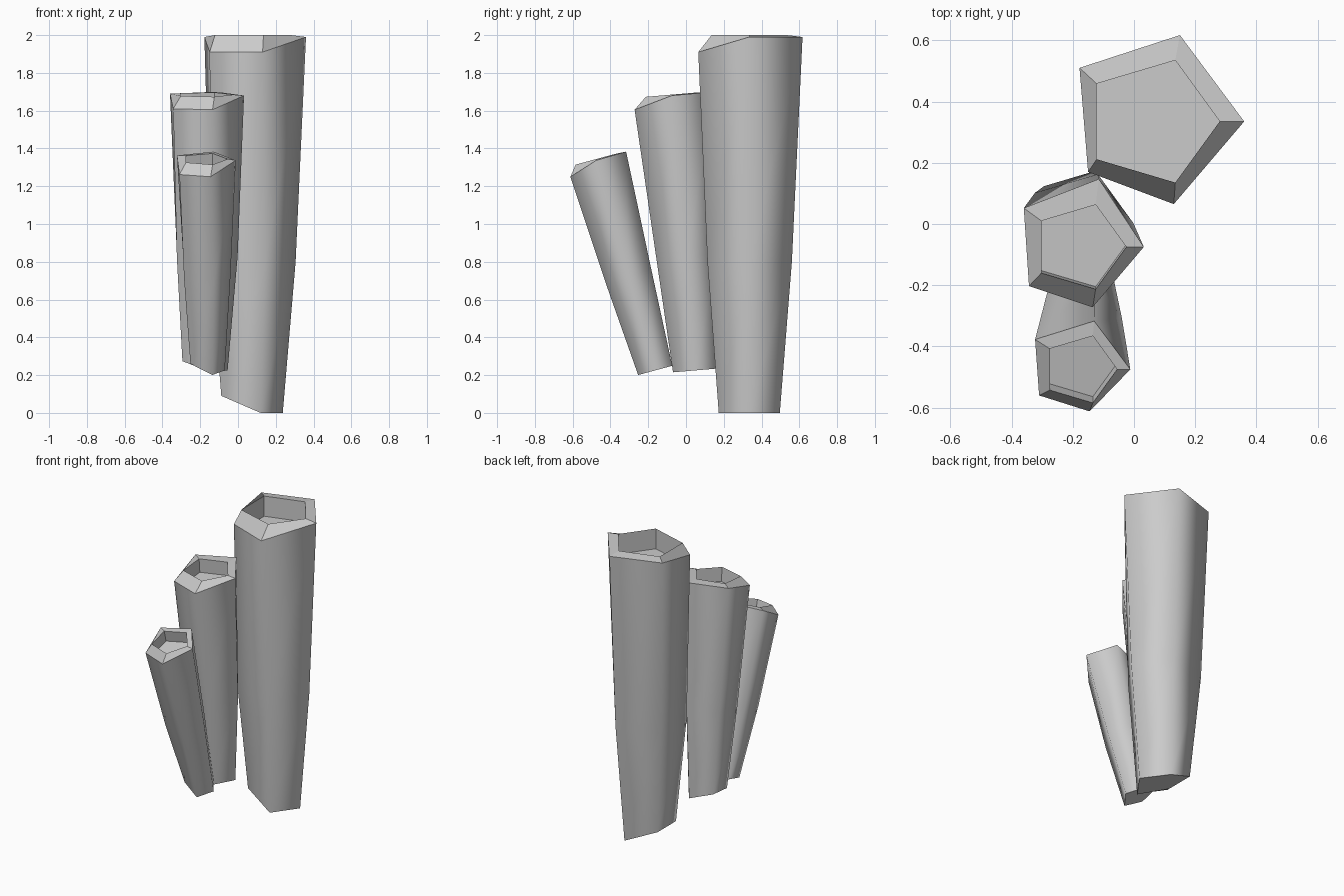
import bpy, bmesh, math

if "Cube" in bpy.data.objects:
    bpy.data.objects.remove(bpy.data.objects["Cube"])


def ring(center, radius, slope=0.0, lift=0.0):
    """Five-sided ring, one corner toward +x; slope tilts it in y, lift raises its left side."""
    cx, cy, cz = center
    pts = []
    for i in range(5):
        a = math.tau * i / 5
        dx, dy = radius * math.cos(a), radius * math.sin(a)
        left = dx < -0.5 * radius
        if left:
            dx *= 1.13
        pts.append((cx + dx, cy + dy, cz + slope * dy + (lift if left else 0)))
    return pts


def tube(name, base, middle, lip, mouth, slope, lift):
    """base / middle / mouth = (center, radius); lip = the cut outer edge."""
    mouth_ring = ring(*mouth, slope)
    depth = 0.66 * mouth[1]
    floor_ring = [(x, y + slope * depth, z - depth) for x, y, z in mouth_ring]
    rings = [ring(*base, slope, lift), ring(*middle, slope), lip, mouth_ring, floor_ring]

    bm = bmesh.new()
    loops = [[bm.verts.new(p) for p in r] for r in rings]
    for level, (lo, hi) in enumerate(zip(loops, loops[1:])):
        for i in range(5):
            j = (i + 1) % 5
            f = bm.faces.new((lo[i], lo[j], hi[j], hi[i]))
            f.smooth = level < 2          # rounded-looking outer wall
    bm.faces.new(loops[0][::-1])
    bm.faces.new(loops[-1])
    bmesh.ops.recalc_face_normals(bm, faces=bm.faces)
    for e in bm.edges:                    # crisp base, rim and recess
        e.smooth = all(f.smooth for f in e.link_faces)
    mesh = bpy.data.meshes.new(name)
    bm.to_mesh(mesh)
    bm.free()
    bpy.context.collection.objects.link(bpy.data.objects.new(name, mesh))


# Lip corners run: right, back, left back, left front, front
tube("large_tube", ((0.067, 0.335, 0.0), 0.17), ((0.07, 0.337, 0.8), 0.235),
     [(0.36, 0.335, 1.99), (0.15, 0.617, 1.99), (-0.178, 0.51, 1.99),
      (-0.15, 0.17, 1.91), (0.13, 0.065, 1.91)],
     ((0.07, 0.335, 2.0), 0.21), 0.0, 0.09)

tube("medium_tube", ((-0.18, 0.05, 0.225), 0.125), ((-0.17, 0.003, 0.83), 0.168),
     [(0.032, -0.075, 1.68), (-0.115, 0.147, 1.70), (-0.36, 0.052, 1.69),
      (-0.343, -0.203, 1.61), (-0.135, -0.272, 1.605)],
     ((-0.17, -0.075, 1.685), 0.145), 0.085, 0.055)

tube("small_tube", ((-0.165, -0.163, 0.225), 0.095), ((-0.168, -0.305, 0.725), 0.128),
     [(-0.012, -0.475, 1.337), (-0.13, -0.317, 1.383), (-0.323, -0.377, 1.363),
      (-0.31, -0.56, 1.262), (-0.145, -0.612, 1.25)],
     ((-0.17, -0.475, 1.344), 0.115), 0.27, 0.05)
